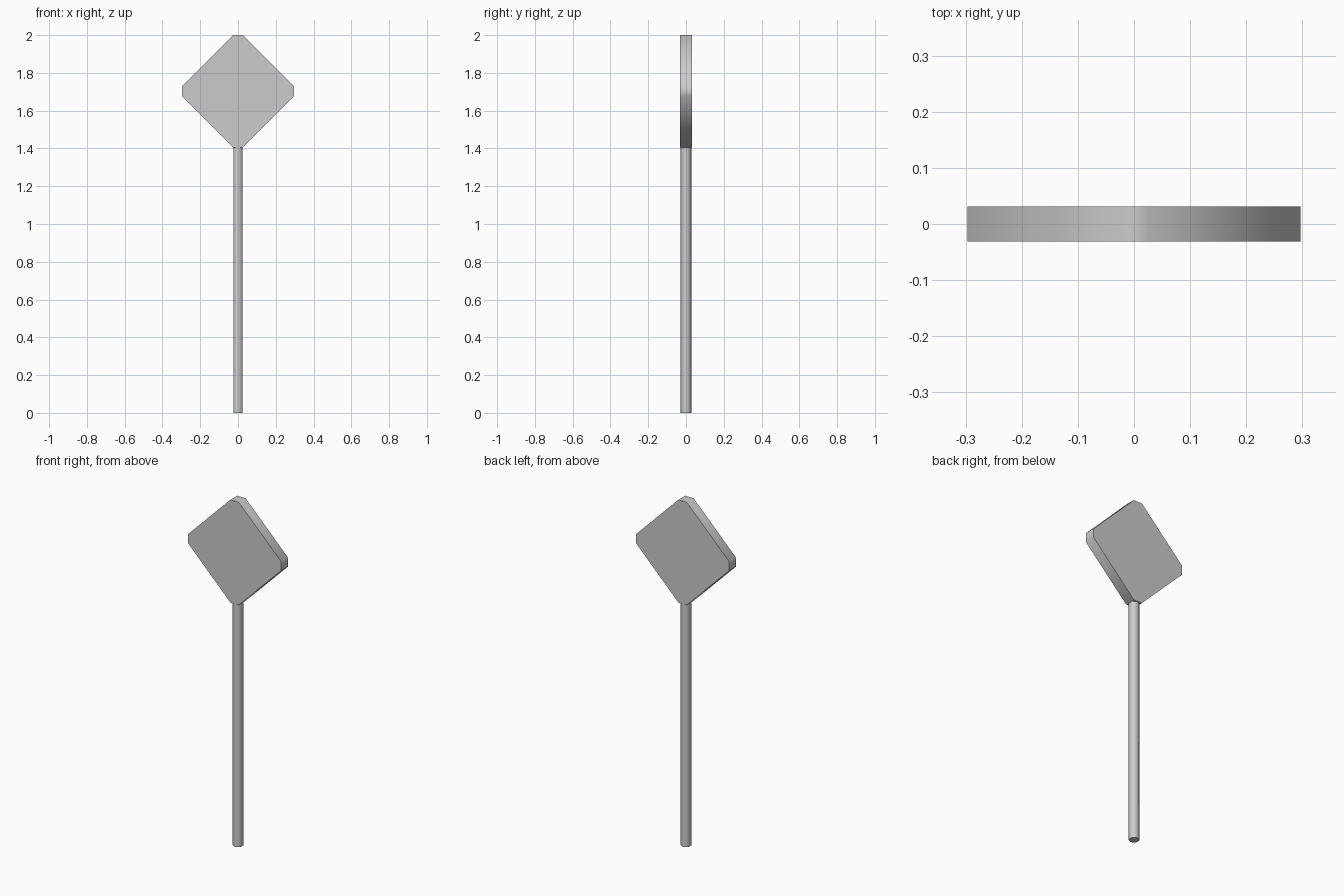
import bpy
import bmesh
import math

cube = bpy.data.objects.get("Cube")
if cube:
    bpy.data.objects.remove(cube, do_unlink=True)

GREY = (0.6, 0.6, 0.6, 1.0)
metal = bpy.data.materials.new("grey_metal")
metal.use_nodes = True
metal.diffuse_color = GREY
metal.node_tree.nodes["Principled BSDF"].inputs["Base Color"].default_value = GREY


def prism(name, outline, vector):
    """Extrude a closed outline along a vector, smooth around the rim only."""
    bm = bmesh.new()
    base = bm.faces.new([bm.verts.new(p) for p in outline])
    result = bmesh.ops.extrude_face_region(bm, geom=[base], use_keep_orig=True)
    moved = [g for g in result["geom"] if isinstance(g, bmesh.types.BMVert)]
    bmesh.ops.translate(bm, vec=vector, verts=moved)
    bmesh.ops.recalc_face_normals(bm, faces=bm.faces)
    mesh = bpy.data.meshes.new(name)
    bm.to_mesh(mesh)
    bm.free()
    mesh.materials.append(metal)
    obj = bpy.data.objects.new(name, mesh)
    bpy.context.collection.objects.link(obj)
    bpy.ops.object.select_all(action="DESELECT")
    obj.select_set(True)
    bpy.context.view_layer.objects.active = obj
    bpy.ops.object.shade_smooth_by_angle(angle=math.radians(75))
    return obj


# Hexagonal pole, with corners towards front and back
RADIUS, POLE_TOP = 0.029, 1.41
hexagon = [(RADIUS * math.sin(i * math.pi / 3), RADIUS * math.cos(i * math.pi / 3), 0)
           for i in range(6)]
prism("pole", hexagon, (0, 0, POLE_TOP))

# Diamond sign plate with clipped corners
HALF, CLIP, DEPTH = 0.297, 0.027, 0.062
CENTRE = 2.0 - HALF
diamond = []
for i in range(4):
    c, s = round(math.cos(i * math.pi / 2)), round(math.sin(i * math.pi / 2))
    for side in (-CLIP, CLIP):
        diamond.append((HALF * c - side * s, -DEPTH / 2, CENTRE + HALF * s + side * c))
prism("sign_plate", diamond, (0, DEPTH, 0))
